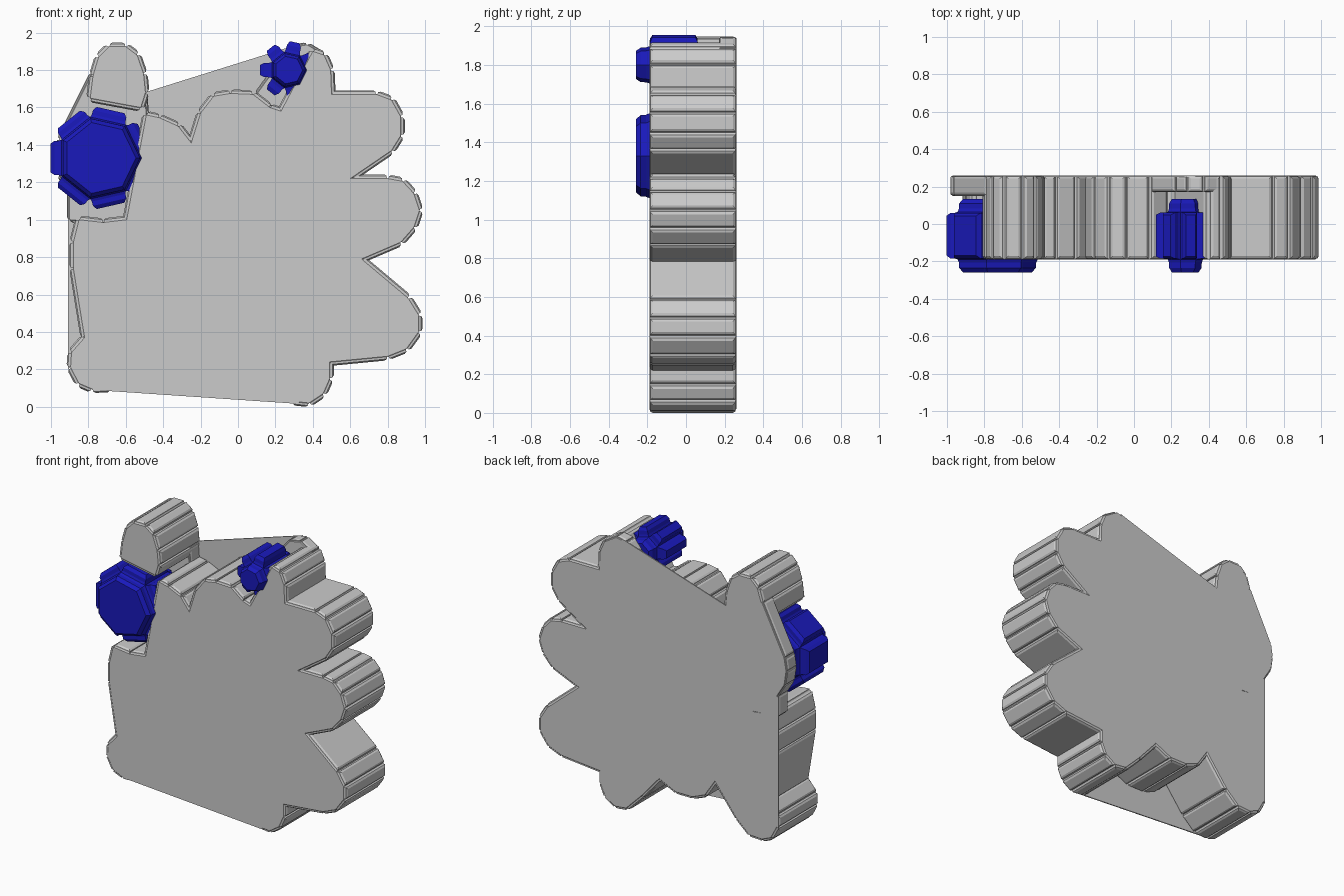
import bpy, bmesh
from math import cos, sin, pi


def prism(name, pts, y0, y1, tile=0.0, caps=0.0, border=0.018, mat=None):
    """Extrude an x/z outline along y; optionally raise a bevelled tile on each side."""
    bm = bmesh.new()
    a = [bm.verts.new((x, y0, z)) for x, z in pts]
    b = [bm.verts.new((x, y1, z)) for x, z in pts]
    ends = [bm.faces.new(a), bm.faces.new(b[::-1])]
    n = len(pts)
    sides = [bm.faces.new((a[i], b[i], b[(i + 1) % n], a[(i + 1) % n])) for i in range(n)]
    bmesh.ops.recalc_face_normals(bm, faces=bm.faces[:])

    def raise_tiles(faces, height):
        bmesh.ops.inset_individual(bm, faces=faces, thickness=border * 0.35, depth=height * 0.25)
        bmesh.ops.inset_individual(bm, faces=faces, thickness=0.001, depth=height * 0.4)
        bmesh.ops.inset_individual(bm, faces=faces, thickness=border, depth=height * 0.35)

    if tile:
        raise_tiles([f for f in sides if f.calc_area() > 0.002], tile)
    if caps:
        raise_tiles(ends, caps)
    me = bpy.data.meshes.new(name)
    bm.to_mesh(me)
    bm.free()
    ob = bpy.data.objects.new(name, me)
    bpy.context.collection.objects.link(ob)
    if mat:
        me.materials.append(mat)
    return ob


F, B = -0.19, 0.26  # front and back planes

# Main slab with three side lobes, scalloped top and underside
body = [(-0.89, 0.29), (-0.895, 0.21), (-0.85, 0.125), (-0.78, 0.095), (-0.68, 0.10),
        (-0.58, 0.19), (-0.41, 0.41), (-0.33, 0.29), (-0.23, 0.25), (-0.10, 0.25),
        (0.03, 0.31), (0.17, 0.15), (0.29, 0.03), (0.38, 0.02), (0.455, 0.07),
        (0.49, 0.15), (0.49, 0.24), (0.80, 0.27), (0.90, 0.31), (0.965, 0.40),
        (0.965, 0.49), (0.91, 0.58), (0.66, 0.79), (0.87, 0.88), (0.94, 0.96),
        (0.97, 1.05), (0.94, 1.14), (0.88, 1.205), (0.80, 1.22), (0.60, 1.22),
        (0.82, 1.37), (0.87, 1.45), (0.87, 1.55), (0.82, 1.64), (0.74, 1.67),
        (0.50, 1.67), (0.495, 1.80), (0.46, 1.88), (0.40, 1.90), (0.23, 1.58),
        (0.17, 1.60), (0.08, 1.67), (-0.04, 1.675), (-0.13, 1.66), (-0.20, 1.57),
        (-0.25, 1.41), (-0.32, 1.50), (-0.42, 1.545), (-0.49, 1.56), (-0.595, 1.0),
        (-0.72, 0.985), (-0.85, 1.0), (-0.88, 0.88), (-0.88, 0.74), (-0.82, 0.37)]
prism("body_slab", body, F, B, tile=0.022)

# Rounded tower above the large gear
tower = [(-0.79, 1.65), (-0.775, 1.77), (-0.745, 1.87), (-0.69, 1.925), (-0.60, 1.925),
         (-0.54, 1.88), (-0.505, 1.78), (-0.495, 1.68), (-0.52, 1.60)]
prism("tower", tower, F, B, tile=0.022)

# Back plates closing the gear pockets
plate = [(-0.90, 1.0), (-0.90, 1.15), (-0.955, 1.24), (-0.97, 1.34), (-0.955, 1.43),
         (-0.78, 1.78), (-0.50, 1.68), (-0.49, 1.55), (-0.59, 0.98)]
prism("large_gear_back_plate", plate, 0.15, B, tile=0.015)
ear = [(0.10, 1.67), (0.23, 1.85), (0.29, 1.92), (0.37, 1.935), (0.46, 1.88), (0.40, 1.75), (0.23, 1.57)]
prism("small_gear_back_plate", ear, 0.17, B, tile=0.015)

# Thin flat webs bridging the notches
prism("top_back_web", [(-0.5, 1.68), (-0.5, 1.5), (-0.25, 1.38), (0.23, 1.55), (0.33, 1.94)], B - 0.008, B)
prism("left_back_web", [(-0.91, 0.2), (-0.91, 1.15), (-0.8, 1.0), (-0.8, 0.3)], B - 0.008, B)
prism("bottom_front_web", [(-0.78, 0.09), (0.33, 0.015), (0.2, 0.35), (-0.5, 0.45)], F, F + 0.008)

# Two blue seven-toothed gears
blue = bpy.data.materials.new("blue")
blue.diffuse_color = (0.01, 0.01, 0.5, 1)


def gear(name, cx, cz, r, tooth, border):
    pts = [(cx + r * cos(pi + (i + 0.5) * 2 * pi / 7), cz + r * sin(pi + (i + 0.5) * 2 * pi / 7))
           for i in range(7)]
    prism(name, pts, F, 0.065, tile=tooth, caps=0.068, border=border, mat=blue)


gear("large_gear", -0.74, 1.33, 0.225, 0.06, 0.022)
gear("small_gear", 0.27, 1.80, 0.098, 0.064, 0.016)
